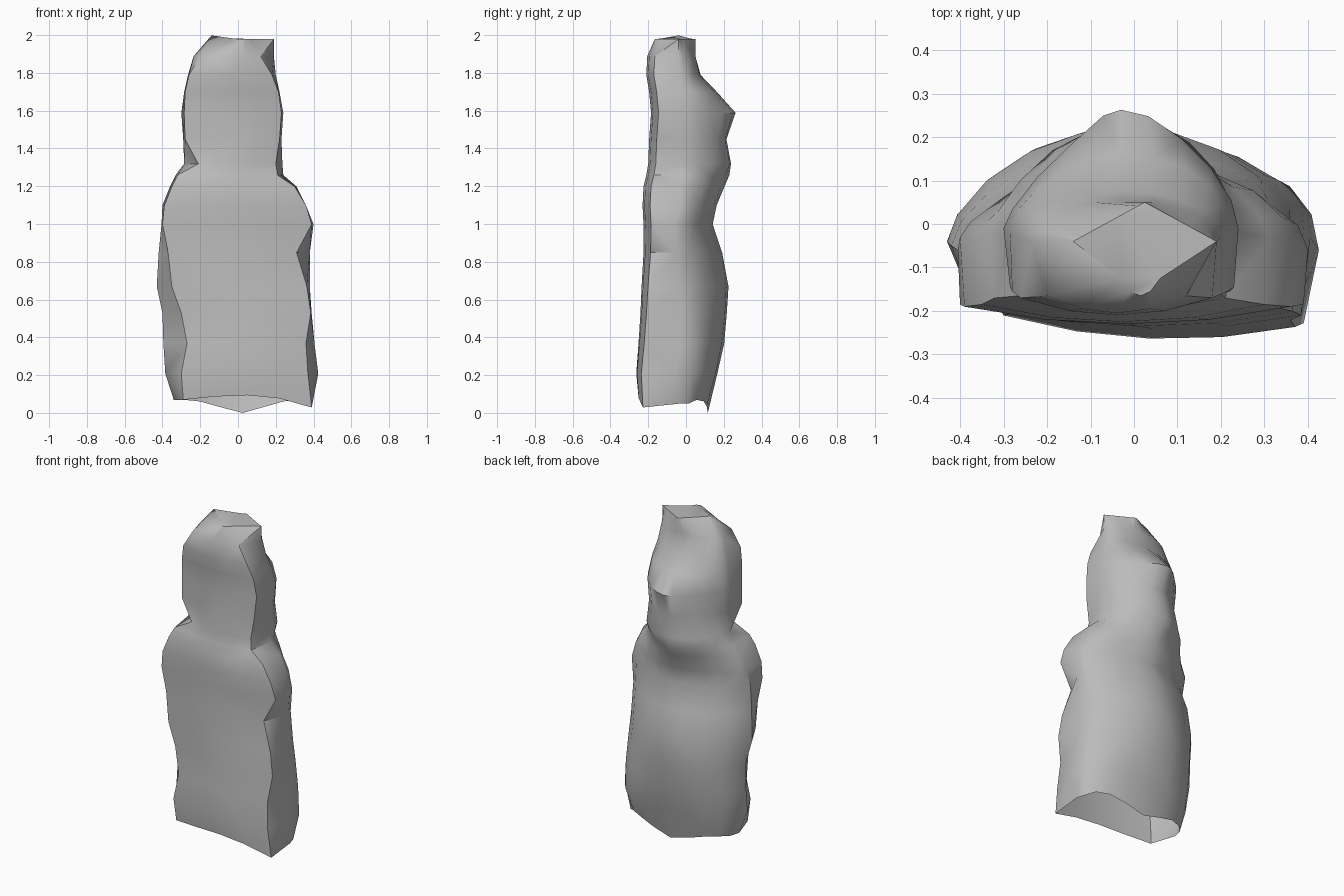
import bpy
import bmesh
import math
import random

random.seed(4)

default_cube = bpy.data.objects.get("Cube")
if default_cube:
    bpy.data.objects.remove(default_cube, do_unlink=True)


def make_material(name, grey):
    material = bpy.data.materials.new(name)
    material.use_nodes = True
    colour = (grey, grey, grey, 1)
    material.diffuse_color = colour
    material.node_tree.nodes["Principled BSDF"].inputs["Base Color"].default_value = colour
    return material


# Cross-sections: height, left and right limits, front corner limits,
# front depth, depth of the widest point, back depth
SECTIONS = [
    (.07, -.34, .39, -.29, .39, -.25, -.04, .12),
    (.21, -.385, .425, -.3, .37, -.262, -.06, .17),
    (.37, -.395, .405, -.27, .36, -.25, -.03, .2),
    (.53, -.4, .39, -.3, .385, -.24, -.02, .22),
    (.67, -.43, .38, -.35, .365, -.235, -.04, .225),
    (.85, -.42, .38, -.37, .31, -.225, -.05, .19),
    (1, -.405, .4, -.4, .39, -.225, -.06, .14),
    (1.1, -.4, .36, -.39, .36, -.23, -.03, .165),
    (1.2, -.36, .31, -.35, .3, -.225, -.03, .2),
    (1.26, -.33, .24, -.32, .21, -.21, -.02, .225),
    (1.32, -.285, .235, -.21, .2, -.2, -.03, .24),
    (1.45, -.29, .23, -.28, .22, -.195, -.04, .215),
    (1.59, -.3, .24, -.285, .23, -.185, -.01, .265),
    (1.7, -.285, .22, -.28, .215, -.195, -.02, .165),
    (1.79, -.265, .2, -.26, .18, -.21, -.03, .08),
    (1.89, -.235, .19, -.2, .12, -.205, -.04, .05),
    (1.98, -.14, .19, -.03, .06, -.165, -.04, .05),
]
# How pointed the back of each section is, on the low-x and high-x half:
# 1 is round, 2 is a straight wedge
BACK_POWERS = [
    (.9, .9), (.95, .85), (1, 1), (1.1, 1.15), (1.2, 1.15), (1.2, 1.15),
    (1.4, 1.15), (1.4, 1.2), (1.45, 1.3), (1.3, 1.2), (1.15, 1), (1.3, 1),
    (1.6, 1.25), (1.2, 1), (1, 1), (1, 1), (2, 2),
]
BACK_STEPS = 10


def ring_points(section, powers):
    """One outline: flat front, narrow sides, shaped back."""
    z, left, right, corner_left, corner_right, front, widest, back = section
    corner_y = front + .04
    lean = .05 * max(0, 1 - z)
    points = []
    # Front panel from one corner to the other, leaning slightly
    for step in range(5):
        t = step / 4
        x = corner_left + (corner_right - corner_left) * t
        bulge = 1 - (2 * t - 1) ** 2
        points.append((x, corner_y - .04 * bulge - lean * x, z))
    # Back arc, starting and ending on the widest points
    centre = (left + right) / 2
    half_width = (right - left) / 2
    for step in range(BACK_STEPS + 1):
        angle = math.pi * step / BACK_STEPS
        c, s = math.cos(angle), max(math.sin(angle), 0)
        power = powers[0] if c < 0 else powers[1]
        x = centre + half_width * math.copysign(abs(c) ** power, c)
        y = widest + (back - widest) * s ** power
        on_arc = 0 < step < BACK_STEPS and power < 2
        dent = random.uniform(-.005, .005) if on_arc else 0
        points.append((x, y + dent, z))
    return points


def ragged_hem(points):
    """Lift the front hem, drop the back hem into a tip."""
    hem = []
    for x, y, z in points:
        if y > 0:
            z -= .07 * max(0, 1 - abs(x - .02) / .25)
        else:
            z += .03 * max(0, 1 - abs(x) / .3)
        if x > .35:
            z -= .04 if y < -.1 else .02
        hem.append((x, y, z))
    return hem


def build_figure():
    bm = bmesh.new()
    rings = []
    for section, powers in zip(SECTIONS, BACK_POWERS):
        points = ring_points(section, powers)
        if section is SECTIONS[0]:
            points = ragged_hem(points)
        elif section is SECTIONS[-1]:
            # The crown tilts up toward one side
            points = [(x, y, z + .02 * max(0, -x / .14)) for x, y, z in points]
        rings.append([bm.verts.new(point) for point in points])

    # Walls between neighbouring outlines
    for lower, upper in zip(rings, rings[1:]):
        count = len(lower)
        for i in range(count):
            j = (i + 1) % count
            bm.faces.new((lower[i], lower[j], upper[j], upper[i]))

    # Crown only: the hollow shell stays open underneath
    bm.faces.new(rings[-1])
    bmesh.ops.triangulate(bm, faces=bm.faces[:])

    # Rest the lowest point on the floor
    lowest = min(vertex.co.z for vertex in bm.verts)
    bmesh.ops.translate(bm, verts=bm.verts[:], vec=(0, 0, -lowest))

    mesh = bpy.data.meshes.new("standing_figure")
    bm.to_mesh(mesh)
    bm.free()
    figure = bpy.data.objects.new("standing_figure", mesh)
    bpy.context.collection.objects.link(figure)
    return figure


figure = build_figure()
figure.data.materials.append(make_material("plain_grey", .5))

# Soft surfaces with crisp side creases
bpy.ops.object.select_all(action="DESELECT")
figure.select_set(True)
bpy.context.view_layer.objects.active = figure
bpy.ops.object.shade_smooth_by_angle(angle=math.radians(40))
